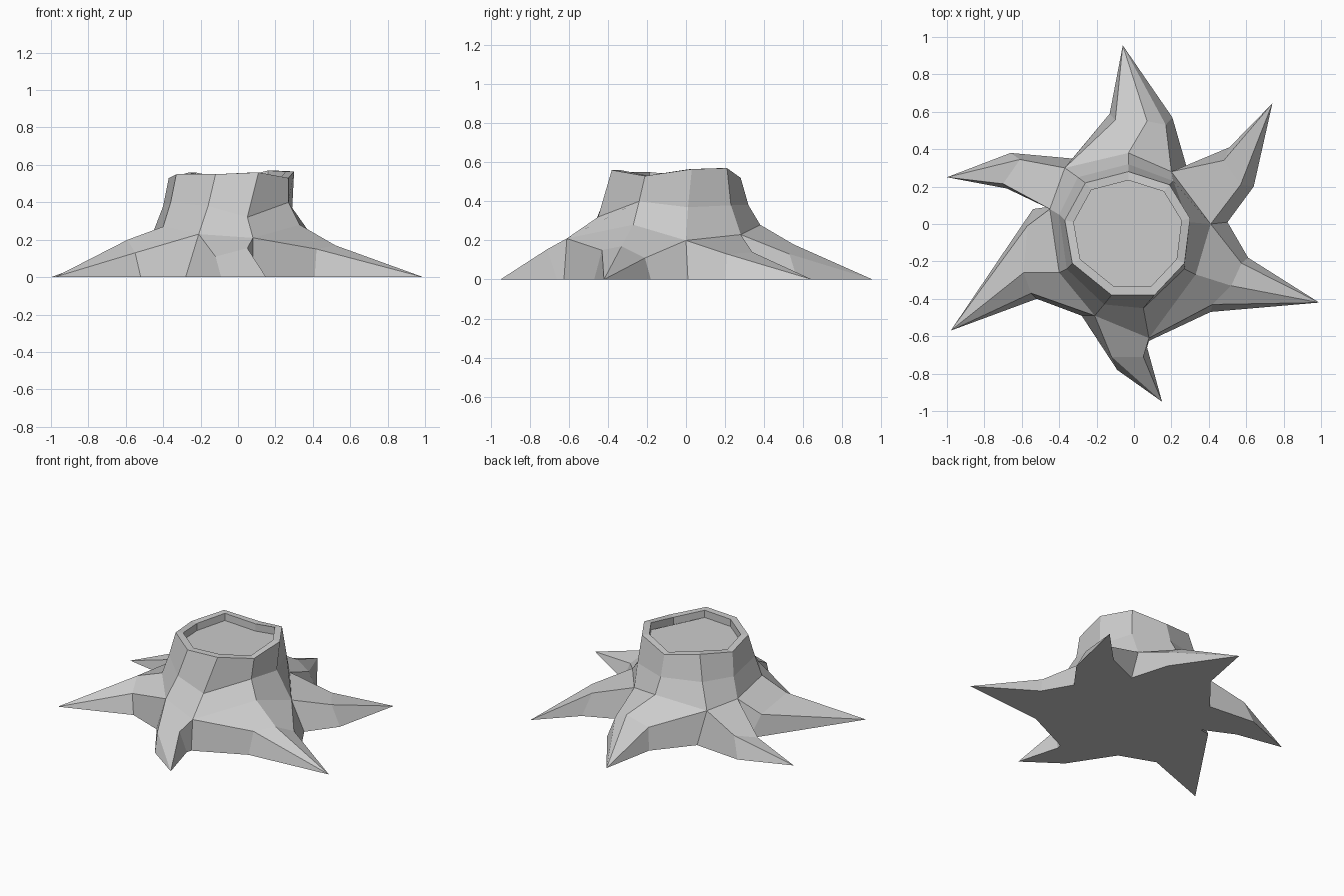
import bpy
from mathutils import Vector

if "Cube" in bpy.data.objects:
    bpy.data.objects.remove(bpy.data.objects["Cube"])

wood = bpy.data.materials.new("grey_wood")
wood.diffuse_color = (0.6, 0.6, 0.6, 1)
wood.use_nodes = True
wood.node_tree.nodes["Principled BSDF"].inputs["Base Color"].default_value = wood.diffuse_color


def make_part(name, verts, faces):
    mesh = bpy.data.meshes.new(name)
    mesh.from_pydata([tuple(v) for v in verts], [], faces)
    mesh.materials.append(wood)
    mesh.update()
    obj = bpy.data.objects.new(name, mesh)
    bpy.context.collection.objects.link(obj)
    return obj


# Trunk edge lines, counter-clockwise: rim, waist and flare points
rim = [(.27, -.21, .53), (.30, .03, .565), (.19, .21, .57), (-.03, .28, .52), (-.26, .22, .56),
       (-.37, .02, .53), (-.33, -.21, .55), (-.12, -.38, .55), (.11, -.38, .56)]
waist = [(.27, -.24, .40), (.29, .01, .37), (.21, .23, .38), (-.03, .32, .38), (-.30, .25, .39),
         (-.40, .05, .38), (-.36, -.24, .40), (-.16, -.43, .38), (.05, -.45, .32)]
flare = [(.33, -.27, .28), (.41, 0, .20), (.20, .28, .23), (-.03, .38, .28), (-.37, .30, .23),
         (-.45, .08, .25), (-.40, -.26, .27), (-.21, -.49, .23), (.08, -.61, .21)]

# Ground points in the valleys between roots, keyed by trunk column
valley = {1: (.50, .01, 0), 2: (.28, .31, 0), 4: (-.33, .35, 0),
          5: (-.47, .09, 0), 7: (-.28, -.49, 0), 8: (.08, -.625, 0)}

# Trunk with raised bark rim and sunken cut face
centre = Vector((-.03, -.05, 0))
lip, floor = [], []
for p in rim:
    v = Vector(p)
    inner = centre + (v - centre) * .86
    lip.append((inner.x, inner.y, v.z))
    floor.append((inner.x, inner.y, v.z - .05))
rings = [flare, waist, rim, lip, floor]
n = len(rim)
verts = [p for ring in rings for p in ring]
faces = []
for r in range(len(rings) - 1):
    for i in range(n):
        j = (i + 1) % n
        faces.append((r * n + i, r * n + j, (r + 1) * n + j, (r + 1) * n + i))
faces.append(tuple(range(4 * n, 5 * n)))
start = len(verts)
verts += list(valley.values())
faces.append(tuple(reversed(range(start, start + 6))))
make_part("trunk", verts, faces)


# Each root bridges the flare to a middle section, then closes to a tip
def make_root(name, columns, middle, tip):
    base = [valley[columns[0]]] + [flare[c] for c in columns] + [valley[columns[-1]]]
    k = len(base)
    verts = base + middle + [tip + (0,)]
    end = 2 * k
    faces = []
    for i in range(k - 1):
        faces.append((i, k + i, k + i + 1, i + 1))
        faces.append((k + i, end, k + i + 1))
    faces.append((0, k - 1, end - 1, end, k))
    make_part(name, verts, faces)


make_root("right_root", (8, 0, 1),
          [(.41, -.47, 0), (.42, -.43, .15), (.52, -.33, .17), (.575, -.21, .11), (.61, -.18, 0)], (.99, -.42))
make_root("back_right_root", (1, 2),
          [(.64, .20, 0), (.57, .21, .13), (.48, .34, .14), (.51, .41, 0)], (.74, .645))
make_root("back_root", (2, 3, 4),
          [(.205, .57, 0), (.17, .53, .13), (.07, .55, .18), (-.10, .555, .14), (-.13, .59, 0)], (-.06, .955))
make_root("back_left_root", (4, 5),
          [(-.66, .38, 0), (-.61, .345, .14), (-.70, .215, .10), (-.68, .19, 0)], (-1, .25))
make_root("front_left_root", (5, 6, 7),
          [(-.54, .08, 0), (-.57, -.01, .14), (-.59, -.26, .20), (-.55, -.37, .13), (-.52, -.40, 0)], (-.98, -.57))
make_root("front_root", (7, 8),
          [(-.09, -.78, 0), (-.12, -.71, .11), (.05, -.71, .155), (.07, -.66, 0)], (.15, -.95))
